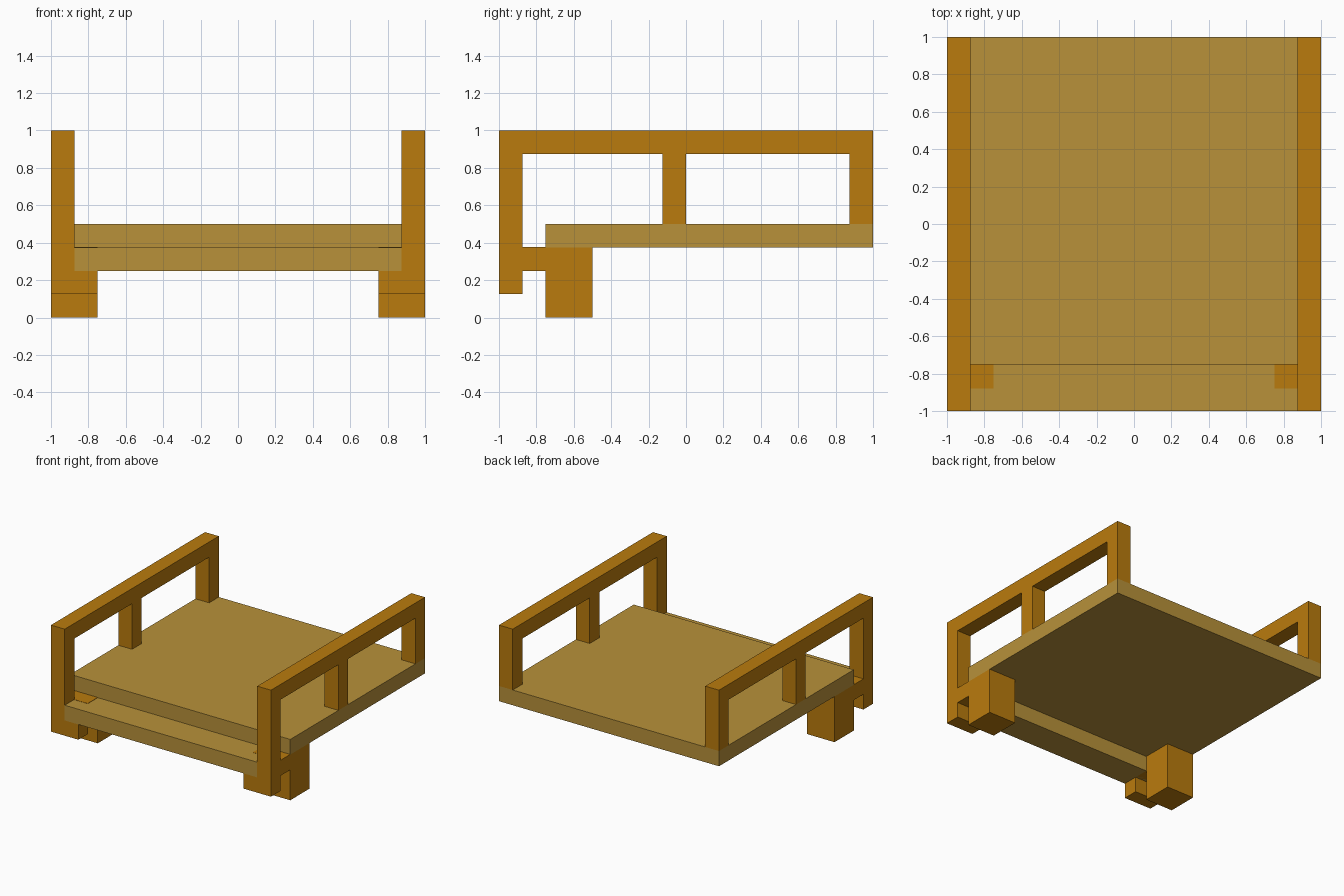
import bpy, bmesh

cube = bpy.data.objects.get("Cube")
if cube:
    bpy.data.objects.remove(cube, do_unlink=True)


def make_material(name, color):
    mat = bpy.data.materials.new(name)
    mat.use_nodes = True
    mat.diffuse_color = (*color, 1)
    bsdf = next(n for n in mat.node_tree.nodes if n.type == 'BSDF_PRINCIPLED')
    bsdf.inputs["Base Color"].default_value = (*color, 1)
    return mat


orange_wood = make_material("orange wood", (0.491, 0.198, 0.004))
tan_wood = make_material("tan wood", (0.479, 0.283, 0.042))


def extrude_x(name, outline, x0, x1, mat):
    """Extrude a closed (y, z) outline from x0 to x1."""
    bm = bmesh.new()
    face = bm.faces.new([bm.verts.new((x0, y, z)) for y, z in outline])
    result = bmesh.ops.extrude_face_region(bm, geom=[face])
    moved = [v for v in result["geom"] if isinstance(v, bmesh.types.BMVert)]
    bmesh.ops.translate(bm, verts=moved, vec=(x1 - x0, 0, 0))
    bmesh.ops.recalc_face_normals(bm, faces=bm.faces)
    mesh = bpy.data.meshes.new(name)
    bm.to_mesh(mesh)
    bm.free()
    mesh.materials.append(mat)
    obj = bpy.data.objects.new(name, mesh)
    bpy.context.collection.objects.link(obj)
    return obj


def rect(y0, y1, z0, z1):
    return [(y0, z0), (y1, z0), (y1, z1), (y0, z1)]


# Main deck and the lower step in front of it
extrude_x("deck", rect(-0.75, 1, 0.375, 0.5), -1, 1, tan_wood)
extrude_x("front_step", rect(-1, -0.75, 0.25, 0.375), -0.875, 0.875, tan_wood)

# Side railing: top rail with a long front post, middle post and rear post
railing = [(-1, 0.25), (-0.875, 0.25), (-0.875, 0.875), (-0.125, 0.875),
           (-0.125, 0.5), (0, 0.5), (0, 0.875), (0.875, 0.875),
           (0.875, 0.5), (1, 0.5), (1, 1), (-1, 1)]

# Leg: front foot, bracket showing just above the step, and main leg block
leg = [(-1, 0.125), (-0.875, 0.125), (-0.875, 0.25), (-0.75, 0.25),
       (-0.75, 0), (-0.5, 0), (-0.5, 0.375), (-0.75, 0.375),
       (-0.75, 0.377), (-0.88, 0.377), (-0.88, 0.25), (-1, 0.25)]

for side, s in (("left", 1), ("right", -1)):
    extrude_x(f"{side}_railing", railing, s * 0.875, s * 1, orange_wood)
    extrude_x(f"{side}_leg", leg, s * 0.75, s * 1, orange_wood)
